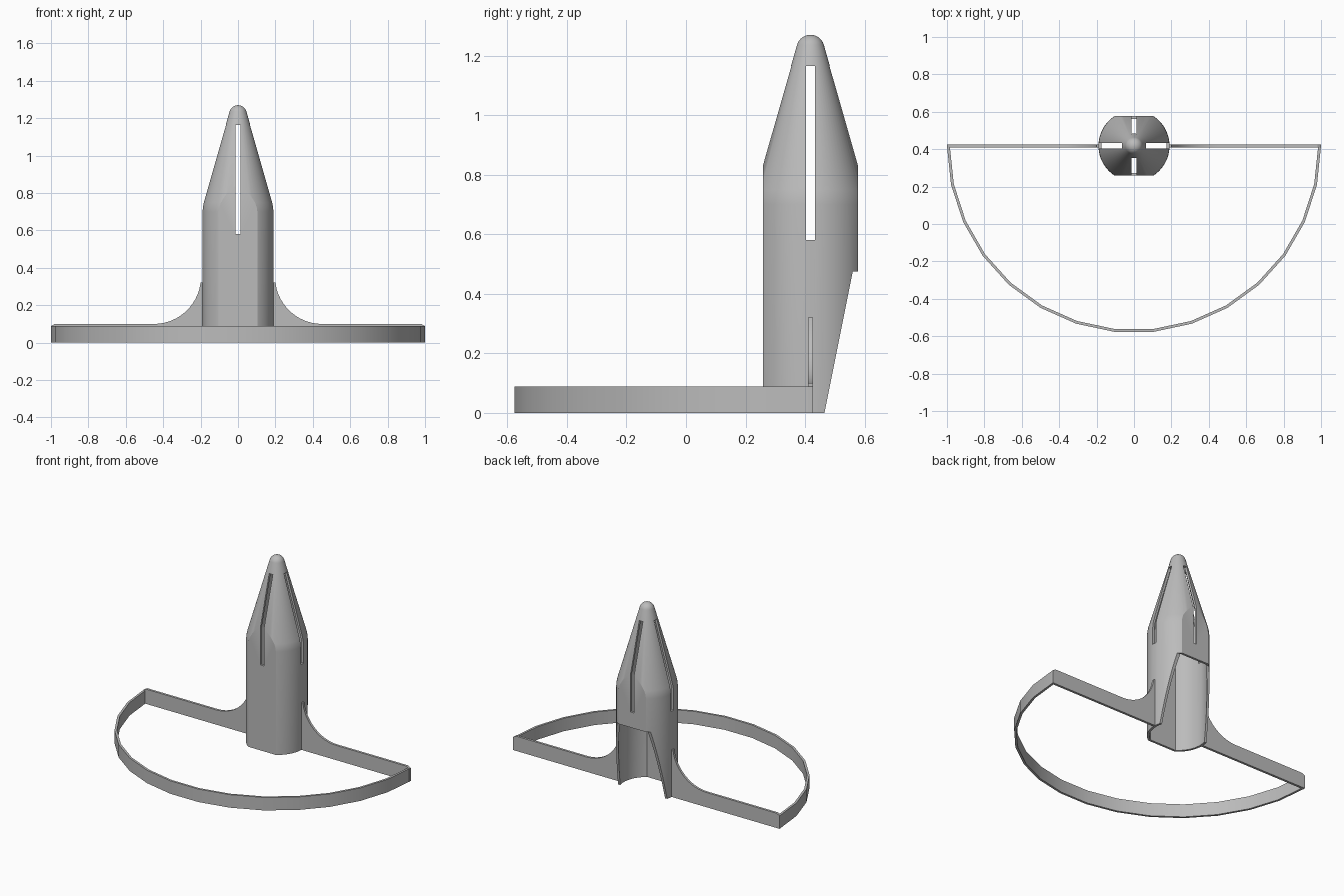
import bpy, bmesh, math
from mathutils import Vector

CY = 0.418      # shared centre line of post, fins and hoop
WALL = 0.015

cube = bpy.data.objects.get("Cube")
if cube:
    bpy.data.objects.remove(cube, do_unlink=True)

grey = bpy.data.materials.new("plain grey")
grey.use_nodes = True
COLOUR = (0.5, 0.5, 0.5, 1)
grey.diffuse_color = COLOUR
grey.node_tree.nodes["Principled BSDF"].inputs["Base Color"].default_value = COLOUR


def make_object(name, bm):
    bmesh.ops.recalc_face_normals(bm, faces=bm.faces)
    mesh = bpy.data.meshes.new(name)
    bm.to_mesh(mesh)
    bm.free()
    mesh.materials.append(grey)
    obj = bpy.data.objects.new(name, mesh)
    bpy.context.collection.objects.link(obj)
    return obj


def select(obj):
    bpy.ops.object.select_all(action='DESELECT')
    obj.select_set(True)
    bpy.context.view_layer.objects.active = obj


def smooth(obj):
    select(obj)
    bpy.ops.object.shade_smooth_by_angle(angle=math.radians(25))


def extrude_outline(name, points, offset):
    """Solid prism: a flat outline pushed along an offset vector."""
    bm = bmesh.new()
    face = bm.faces.new([bm.verts.new(p) for p in points])
    result = bmesh.ops.extrude_face_region(bm, geom=[face], use_keep_orig=True)
    moved = [v for v in result["geom"] if isinstance(v, bmesh.types.BMVert)]
    bmesh.ops.translate(bm, verts=moved, vec=offset)
    return make_object(name, bm)


def box(name, x, y, z):
    outline = [(x[0], y[0], z[0]), (x[1], y[0], z[0]), (x[1], y[1], z[0]), (x[0], y[1], z[0])]
    return extrude_outline(name, outline, Vector((0, 0, z[1] - z[0])))


def flattened_lathe(name, profile, half_depth, steps=72):
    """Turned solid with flats sliced on its front and back."""
    bm = bmesh.new()
    rings = [[bm.verts.new((r * math.cos(2 * math.pi * i / steps),
                            CY + r * math.sin(2 * math.pi * i / steps), z))
              for i in range(steps)] for r, z in profile]
    for low, high in zip(rings, rings[1:]):
        for i in range(steps):
            j = (i + 1) % steps
            bm.faces.new((low[i], low[j], high[j], high[i]))
    bm.faces.new(rings[0])
    bm.faces.new(rings[-1])
    for side in (-1, 1):
        cut = bmesh.ops.bisect_plane(
            bm, geom=bm.verts[:] + bm.edges[:] + bm.faces[:],
            plane_co=(0, CY + side * half_depth, 0), plane_no=(0, side, 0), clear_outer=True)
        edges = [e for e in cut["geom_cut"] if isinstance(e, bmesh.types.BMEdge)]
        edges = [e for e in edges if e.is_valid and e.is_boundary]
        bmesh.ops.holes_fill(bm, edges=edges, sides=0)
    return make_object(name, bm)


def post_profile(inset, bottom):
    """Straight wall, soft shoulder, cone and domed tip."""
    points = [(0.19, bottom), (0.19, 0.70), (0.188, 0.725), (0.183, 0.75)]
    tip, centre = 0.047, 1.223
    for i in range(8):
        a = math.radians(16 + i * 10.4)
        points.append((tip * math.cos(a), centre + tip * math.sin(a)))
    if inset:
        points = points[:5]
        points[-1] = (points[-1][0], 1.225)
    return [(r - inset, z) for r, z in points]


# Hollow post with a pointed top
post = flattened_lathe("pointed_post", post_profile(0, 0), 0.159)
cutters = [
    flattened_lathe("post_hollow", post_profile(WALL, -0.1), 0.159 - WALL),
    box("front_back_slot", (-0.0135, 0.0135), (CY - 0.3, CY + 0.3), (0.58, 1.165)),
    box("side_slot", (-0.3, 0.3), (CY - 0.015, CY + 0.015), (0.58, 1.165)),
    # slanted opening at the lower back
    extrude_outline("back_opening",
                    [(-0.4, 0.465 - 0.02, -0.1), (-0.4, 0.465, 0), (-0.4, 0.56, 0.475),
                     (-0.4, 0.8, 0.475), (-0.4, 0.8, -0.1)], Vector((0.8, 0, 0))),
]
for cutter in cutters:
    cutter.hide_render = True
    mod = post.modifiers.new(cutter.name, 'BOOLEAN')
    mod.operation = 'DIFFERENCE'
    mod.solver = 'EXACT'
    mod.object = cutter
    select(post)
    bpy.ops.object.modifier_apply(modifier=mod.name)
    bpy.data.objects.remove(cutter, do_unlink=True)
smooth(post)

# Side fins, curving up into the post
for side, label in ((1, "left"), (-1, "right")):
    outline = [(0.178, 0), (1, 0), (1, 0.088), (0.98, 0.1)]
    for i in range(13):
        a = math.radians(270 - i * 6.9)
        outline.append((0.45 + 0.252 * math.cos(a), 0.352 + 0.252 * math.sin(a)))
    outline.append((0.178, outline[-1][1]))
    fin = extrude_outline(label + "_fin", [(side * x, CY - 0.008, z) for x, z in outline],
                          Vector((0, 0.016, 0)))
    smooth(fin)

# Half hoop at the front
angles = [math.pi + math.pi * i / 15 for i in range(16)]
rim = [(math.cos(a), CY + math.sin(a), 0) for a in angles]
inner = 1 - WALL
rim += [(inner * math.cos(a), CY + inner * math.sin(a), 0) for a in reversed(angles)]
hoop = extrude_outline("front_hoop", rim, Vector((0, 0, 0.088)))
smooth(hoop)
